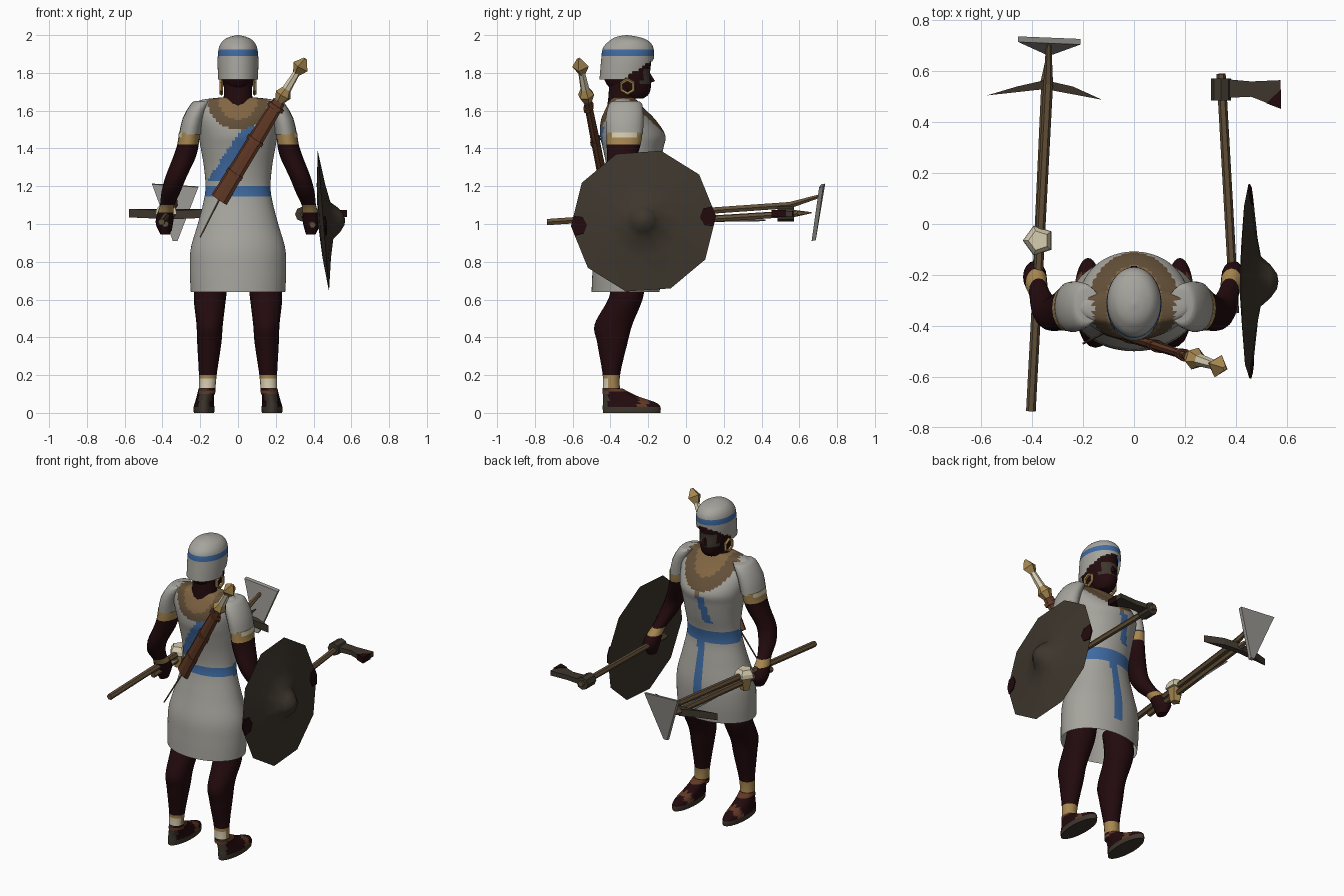
import bpy, bmesh, math
from mathutils import Vector, Matrix

cube = bpy.data.objects.get("Cube")
if cube:
    bpy.data.objects.remove(cube)


def material(name, *rgb):
    m = bpy.data.materials.new(name)
    m.use_nodes = True
    m.diffuse_color = (*rgb, 1)
    bsdf = next(n for n in m.node_tree.nodes if n.type == 'BSDF_PRINCIPLED')
    bsdf.inputs["Base Color"].default_value = (*rgb, 1)
    return m


CLOTH = material("off white cloth", .38, .37, .335)
SKIN = material("dark skin", .016, .003, .004)
BLUE = material("blue dye", .05, .145, .36)
GOLD = material("gold", .38, .24, .08)
TAN = material("tan collar", .22, .13, .055)
BROWN = material("grey brown hide", .047, .037, .026)
LEATHER = material("red leather", .12, .04, .018)
WOOD = material("wood", .125, .08, .04)
CREAM = material("ivory", .68, .61, .43)
STEEL = material("steel", .30, .29, .27)
smooth_parts = []


def finish(name, bm, mats, rule=None, matrix=None, smooth=False):
    bmesh.ops.recalc_face_normals(bm, faces=bm.faces)
    if rule:
        for f in bm.faces:
            f.material_index = mats.index(rule(f.calc_center_median()))
    me = bpy.data.meshes.new(name)
    bm.to_mesh(me)
    bm.free()
    for m in mats:
        me.materials.append(m)
    ob = bpy.data.objects.new(name, me)
    bpy.context.scene.collection.objects.link(ob)
    if matrix:
        ob.matrix_world = matrix
    if smooth:
        smooth_parts.append(ob)
    return ob


def refine(rows, sub):
    """Smooth curve through rows, with sub steps per span."""
    p = [Vector(r) for r in rows]
    if sub == 1:
        return p
    p = [p[0]] + p + [p[-1]]
    out = []
    for a, b, c, d in zip(p, p[1:], p[2:], p[3:]):
        for k in range(sub):
            t = k / sub
            out.append(b + t / 2 * (c - a + t * (2 * a - 5 * b + 4 * c - d + t * (3 * (b - c) + d - a))))
    return out + [p[-1]]


def loft(name, rows, n, mats, rule=None, sub=1, matrix=None, smooth=True, keep=None):
    """Skin elliptical rings given as (cx, cy, z, rx, ry)."""
    bm = bmesh.new()
    rings = []
    for cx, cy, z, rx, ry in refine(rows, sub):
        rings.append([bm.verts.new((cx + rx * math.cos(a), cy + ry * math.sin(a), z))
                      for a in (math.tau * i / n for i in range(n))])
    for lo, hi in zip(rings, rings[1:]):
        for i in range(n):
            j = (i + 1) % n
            bm.faces.new((lo[i], lo[j], hi[j], hi[i]))
    bm.faces.new(rings[0])
    bm.faces.new(rings[-1])
    if keep:
        cut = [f for f in bm.faces if not keep(f.calc_center_median())]
        bmesh.ops.delete(bm, geom=cut, context='FACES')
    return finish(name, bm, mats, rule, matrix, smooth)


def aim(origin, direction):
    quat = Vector(direction).to_track_quat('Z', 'Y')
    return Matrix.Translation(origin) @ quat.to_matrix().to_4x4()


def rod(name, a, b, radii, mat, n=6, thin=1):
    """Straight part from a to b with evenly spaced radii."""
    d = Vector(b) - Vector(a)
    rows = [(0, 0, d.length * i / (len(radii) - 1), r * thin, r) for i, r in enumerate(radii)]
    return loft(name, rows, n, [mat], matrix=aim(a, d), smooth=False)


def plate(name, points, push, mat, matrix=None):
    """Flat outline extruded along push."""
    bm = bmesh.new()
    face = bm.faces.new([bm.verts.new(p) for p in points])
    ext = bmesh.ops.extrude_face_region(bm, geom=[face], use_keep_orig=True)
    top = [v for v in ext["geom"] if isinstance(v, bmesh.types.BMVert)]
    bmesh.ops.translate(bm, verts=top, vec=push)
    return finish(name, bm, [mat], matrix=matrix)


# Tunic with belt, collar, pendant and blue sashes
def tunic_rule(c):
    front = c.y > -.3
    d = math.hypot(c.x, c.z - 1.66)
    if d < .105:
        return TAN
    if d < (.18 if front else .16):
        return WOOD
    if (1.13 if front else 1.145) < c.z < (1.22 if front else 1.203):
        return BLUE
    if front:
        if abs(c.x) < .022 and c.z > 1.45:
            return TAN
        upper = 1.265 < c.z < 1.45 and abs(c.x + .015 + (1.45 - c.z) * .2) < .026
        lower = .74 < c.z < 1.14 and abs(c.x - .01) < .027
        return BLUE if upper or lower else CLOTH
    on_sash = abs(c.x + .12 - (c.z - 1.23) * .67) < .043
    return BLUE if on_sash and 1.225 < c.z < 1.51 else CLOTH


# height, half width, back, front
tunic = [(.64, .25, -.5, -.14), (.75, .255, -.495, -.13), (.87, .25, -.485, -.13),
         (1, .213, -.45, -.15), (1.12, .182, -.42, -.17), (1.2, .172, -.41, -.165),
         (1.3, .18, -.42, -.14), (1.4, .197, -.44, -.12), (1.47, .21, -.455, -.11),
         (1.55, .225, -.45, -.16), (1.62, .23, -.42, -.23), (1.655, .2, -.4, -.26),
         (1.67, .09, -.39, -.28)]


def rings(profile):
    return [(0, (b + f) / 2, z, w, (f - b) / 2) for z, w, b, f in profile]


loft("tunic", rings(tunic), 80, [CLOTH, BLUE, TAN, WOOD], tunic_rule, sub=7,
     keep=lambda c: c.z > .642)

# Neck, head and face
loft("neck", [(0, -.34, 1.6, .085, .08), (0, -.34, 1.68, .075, .07), (0, -.335, 1.78, .075, .07)],
     16, [SKIN])
loft("head", rings([(1.665, .04, -.33, -.225), (1.69, .06, -.37, -.195), (1.74, .08, -.42, -.185),
                    (1.8, .088, -.44, -.19), (1.86, .09, -.44, -.185), (1.92, .085, -.43, -.19)]),
     24, [SKIN, BROWN], sub=3,
     rule=lambda c: BROWN if c.y > -.235 and 1.735 < c.z < 1.825 else SKIN)
rod("nose", (0, -.205, 1.81), (0, -.18, 1.75), (.008, .02), SKIN, 6)

# Helmet, open at the face
loft("helmet", rings([(1.765, .105, -.458, -.19), (1.86, .108, -.45, -.172), (1.93, .102, -.44, -.172),
                      (1.97, .08, -.405, -.2), (1.99, .045, -.37, -.25), (2, .004, -.32, -.31)]),
     48, [CLOTH, BLUE], lambda c: BLUE if 1.89 < c.z < 1.921 else CLOTH, sub=8,
     keep=lambda c: c.z > 1.76 + max(0, c.y + .34) * .65)


# Limbs, built for each side
def arm_rule(c):
    if c.z > 1.45 and abs(c.x) > .295:
        return CREAM
    return GOLD if c.z > 1.42 or 1.065 < c.z < 1.105 else SKIN


def leg_rule(c):
    if .135 < c.z < .2:
        return CREAM if c.z < .18 and c.y < -.415 else GOLD
    return LEATHER if c.z < .125 else SKIN


def foot_rule(c):
    if c.z < .03 or c.y < -.41:
        return BROWN
    return LEATHER if -.25 < c.y < -.2 or c.z > .115 else SKIN


sleeve = [(.18, -.32, 1.65, .05, .065), (.198, -.32, 1.635, .052, .088), (.235, -.325, 1.56, .058, .1),
          (.254, -.325, 1.475, .058, .097)]
arm = [(.258, -.325, 1.485, .055, .095), (.265, -.33, 1.42, .057, .09), (.285, -.34, 1.35, .06, .078),
       (.328, -.355, 1.25, .056, .064), (.355, -.325, 1.17, .05, .06), (.375, -.265, 1.1, .038, .052),
       (.385, -.225, 1.05, .044, .06), (.39, -.205, 1, .045, .06), (.385, -.205, .945, .025, .035)]
leg = [(.13, -.31, .76, .085, .09), (.148, -.315, .62, .086, .09), (.15, -.383, .47, .07, .1),
       (.152, -.39, .37, .064, .08), (.16, -.395, .2, .047, .046), (.165, -.395, .1, .044, .048)]
foot = [(.18, -.288, 0, .054, .152), (.18, -.288, .03, .055, .153), (.178, -.3, .055, .05, .14),
        (.172, -.35, .09, .046, .09), (.166, -.39, .13, .043, .052)]
for side, s in (("left", 1), ("right", -1)):
    def mirrored(rows):
        return [(s * r[0], *r[1:]) for r in rows]
    loft(side + "_sleeve", mirrored(sleeve), 20, [CLOTH], sub=2)
    loft(side + "_arm", mirrored(arm), 16, [SKIN, GOLD, CREAM], arm_rule, sub=4)
    loft(side + "_leg", mirrored(leg), 16, [SKIN, GOLD, LEATHER, CREAM], leg_rule, sub=7)
    loft(side + "_foot", mirrored(foot), 32, [SKIN, BROWN, LEATHER], foot_rule, sub=4)
    bpy.ops.mesh.primitive_torus_add(location=(s * .088, -.31, 1.727), rotation=(0, math.pi / 2, 0),
                                     major_radius=.037, minor_radius=.01,
                                     major_segments=6, minor_segments=5)
    bpy.context.object.name = side + "_earring"
    bpy.context.object.data.materials.append(GOLD)

# Shield with conical boss
shield_frame = aim((.452, -.225, 1.015), (1, 0, .08)) @ Matrix.Rotation(math.radians(4), 4, 'Z')
shield = [(0, -.03), (.2, -.02), (.385, 0), (.2, .025), (.1, .045), (.065, .085), (.03, .11), (.002, .115)]
loft("shield", [(0, 0, h, max(r, .002), max(r, .002)) for r, h in shield], 10, [BROWN],
     matrix=shield_frame)
for s in (-1, 1):
    outline = [(.383, 0), (.366, .052), (.32, .044), (.3, 0), (.32, -.044), (.366, -.052)]
    plate("shield_rim_patch", [(s * r, t, (.385 - r) * .14) for r, t in outline], (0, 0, .006),
          SKIN, shield_frame)

# Sheathed sword on the back
top, tip = Vector((.335, -.56, 1.84)), Vector((-.1, -.418, 1.13))


def along(t):
    return top.lerp(tip, t)


rod("scabbard", along(.27), along(1), (.036, .042, .044, .05), LEATHER, 8, .45)
for t in (.3, .55, .8):
    rod("scabbard_band", along(t), along(t + .025), (.049, .049), LEATHER, 8, .5)
rod("sword_guard", along(.17), along(.27), (.022, .045, .025), GOLD, 6)
rod("sword_grip", along(.04), along(.2), (.018, .026), CREAM, 6)
rod("sword_pommel", along(-.05), along(.07), (.01, .046, .016), GOLD, 4)
rod("scabbard_cord", tip, (-.2, -.47, .93), (.005, .004), WOOD, 4)

# Axe in the left hand
rod("axe_shaft", (.395, -.35, .995), (.342, .59, 1.055), (.018, .018), WOOD, 6)
rod("axe_socket", (.342, .485, 1.052), (.342, .572, 1.052), (.04, .04), BROWN, 8)
plate("axe_blade", [(.35, .495, 1.04), (.46, .5, 1.04), (.575, .455, 1.04), (.575, .565, 1.04),
                    (.46, .56, 1.04), (.35, .57, 1.04)], (0, 0, .03), BROWN)
plate("axe_edge", [(.52, .474, 1.036), (.578, .452, 1.036), (.578, .53, 1.036)], (0, 0, .038), SKIN)

# Long hoe, pick and dagger in the right hand
rod("hoe_shaft", (-.405, -.735, 1.01), (-.337, .55, 1.1), (.019, .019), WOOD, 6)
rod("hoe_neck", (-.337, .55, 1.1), (-.335, .715, 1.15), (.019, .01), WOOD, 6)
plate("hoe_blade", [(-.455, .715, 1.21), (-.21, .705, 1.195), (-.32, .665, .91), (-.345, .665, .91)],
      (0, .022, .004), STEEL)
rod("pick_shaft", (-.385, -.32, 1), (-.345, .56, 1.055), (.019, .019), WOOD, 6)
plate("pick_head", [(-.578, .505, 1.035), (-.35, .53, 1.025), (-.125, .488, 1.035), (-.24, .54, 1.035),
                    (-.35, .565, 1.025), (-.46, .54, 1.035)], (0, 0, .045), BROWN)
rod("pick_point", (-.345, .56, 1.055), (-.34, .665, 1.06), (.022, .003), WOOD, 5)
rod("dagger_grip", (-.375, -.07, .965), (-.375, -.065, 1.05), (.03, .048), GOLD, 5)
rod("dagger_pommel", (-.375, -.065, 1.05), (-.375, -.065, 1.1), (.062, .058, .04), CREAM, 5)
rod("dagger_blade", (-.375, -.2, 1.02), (-.36, .42, 1.02), (.014, .005), STEEL, 4)

# Soft shading on the body parts
bpy.ops.object.select_all(action='DESELECT')
for ob in smooth_parts:
    ob.select_set(True)
bpy.context.view_layer.objects.active = smooth_parts[0]
bpy.ops.object.shade_smooth_by_angle(angle=math.radians(40))
